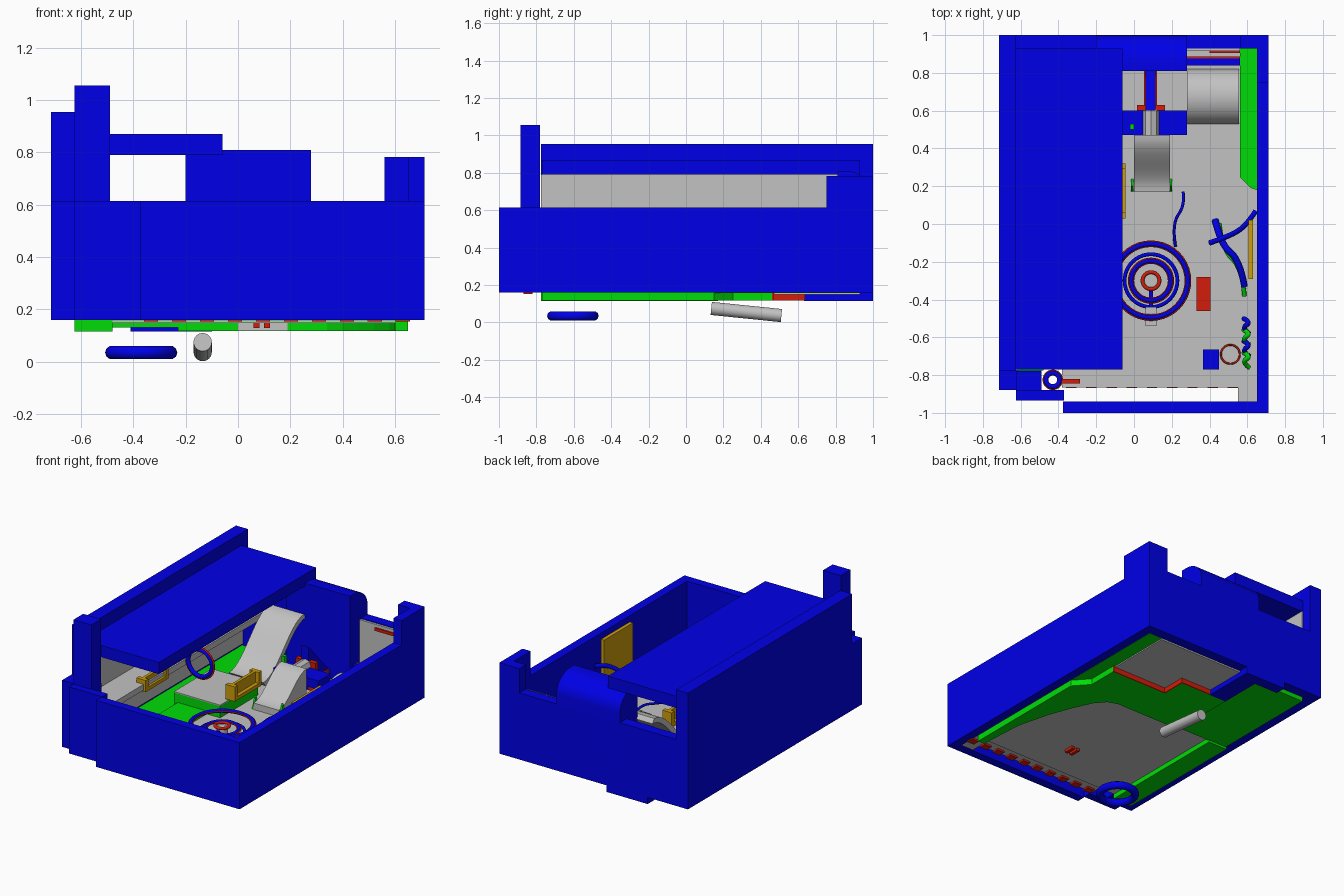
import bpy, bmesh, math
from mathutils import Vector

if "Cube" in bpy.data.objects:
    bpy.data.objects.remove(bpy.data.objects["Cube"])


def material(name, rgb):
    m = bpy.data.materials.new(name)
    m.diffuse_color = (*rgb, 1)
    m.use_nodes = True
    m.node_tree.nodes["Principled BSDF"].inputs["Base Color"].default_value = m.diffuse_color
    return m


BLUE = material("blue", (0.0, 0.0, 0.85))
GREEN = material("green", (0.0, 0.72, 0.002))
RED = material("red", (0.65, 0.012, 0.003))
GOLD = material("gold", (0.62, 0.34, 0.003))
GREY = material("light_grey", (0.54, 0.54, 0.54))


def finish(name, bm, mat, smooth=False):
    bmesh.ops.recalc_face_normals(bm, faces=bm.faces)
    me = bpy.data.meshes.new(name)
    bm.to_mesh(me)
    bm.free()
    me.materials.append(mat)
    ob = bpy.data.objects.new(name, me)
    bpy.context.collection.objects.link(ob)
    if smooth:
        bpy.ops.object.select_all(action='DESELECT')
        ob.select_set(True)
        bpy.context.view_layer.objects.active = ob
        bpy.ops.object.shade_smooth_by_angle(angle=math.radians(40))
    return ob


def box(name, mat, x0, x1, y0, y1, z0, z1):
    bm = bmesh.new()
    bmesh.ops.create_cube(bm, size=1)
    for v in bm.verts:
        v.co = ((x0 + x1) / 2 + v.co.x * (x1 - x0),
                (y0 + y1) / 2 + v.co.y * (y1 - y0),
                (z0 + z1) / 2 + v.co.z * (z1 - z0))
    return finish(name, bm, mat)


def prism(name, mat, pts, lo, hi, axis, smooth=False):
    """Extrude a 2D outline along x (outline in y,z) or z (outline in x,y)."""
    bm = bmesh.new()
    def place(p, t):
        return (t, p[0], p[1]) if axis == 'x' else (p[0], p[1], t)
    a = [bm.verts.new(place(p, lo)) for p in pts]
    b = [bm.verts.new(place(p, hi)) for p in pts]
    bm.faces.new(a)
    bm.faces.new(b)
    n = len(pts)
    for i in range(n):
        bm.faces.new((a[i], a[(i + 1) % n], b[(i + 1) % n], b[i]))
    return finish(name, bm, mat, smooth)


def ring(name, mat, c, major, minor, axis='z'):
    bm = bmesh.new()
    n, k = 40, 10
    rows = []
    for i in range(n):
        a = 2 * math.pi * i / n
        row = []
        for j in range(k):
            b = 2 * math.pi * j / k
            r = major + minor * math.cos(b)
            p = Vector((r * math.cos(a), r * math.sin(a), minor * math.sin(b)))
            if axis == 'y':
                p = Vector((p.x, p.z, p.y))
            row.append(bm.verts.new(p + Vector(c)))
        rows.append(row)
    for i in range(n):
        for j in range(k):
            bm.faces.new((rows[i][j], rows[(i + 1) % n][j],
                          rows[(i + 1) % n][(j + 1) % k], rows[i][(j + 1) % k]))
    return finish(name, bm, mat, True)


def cylinder(name, mat, p, q, r, n=24):
    p, q = Vector(p), Vector(q)
    bm = bmesh.new()
    bmesh.ops.create_cone(bm, cap_ends=True, segments=n, radius1=r, radius2=r, depth=(q - p).length)
    rot = (q - p).to_track_quat('Z', 'Y')
    for v in bm.verts:
        v.co = rot @ v.co + (p + q) / 2
    return finish(name, bm, mat, True)


def cable(name, mat, pts, r):
    cu = bpy.data.curves.new(name, 'CURVE')
    cu.dimensions = '3D'
    cu.bevel_depth = r
    cu.bevel_resolution = 2
    sp = cu.splines.new('NURBS')
    sp.points.add(len(pts) - 1)
    for s, p in zip(sp.points, pts):
        s.co = (*p, 1)
    sp.use_endpoint_u = True
    sp.order_u = 3
    cu.materials.append(mat)
    bpy.context.collection.objects.link(bpy.data.objects.new(name, cu))


# outer walls
box("right_wall", BLUE, 0.65, 0.712, -1, 1, 0.16, 0.615)
box("front_wall", BLUE, -0.375, 0.65, -1, -0.94, 0.16, 0.615)
box("front_left_wall", BLUE, -0.625, -0.37, -0.935, -0.88, 0.16, 0.615)
box("left_wall", BLUE, -0.715, -0.625, -0.775, 1, 0.16, 0.955)
box("left_wall_front_step", BLUE, -0.715, -0.49, -0.88, -0.775, 0.16, 0.615)
box("back_wall", BLUE, -0.625, 0.65, 0.93, 1, 0.16, 0.615)
box("front_left_post", BLUE, -0.625, -0.49, -0.885, -0.78, 0.6, 1.055)
box("right_corner_side", BLUE, 0.65, 0.712, 0.75, 1, 0.6, 0.782)
box("right_corner_back", BLUE, 0.56, 0.66, 0.93, 1, 0.6, 0.782)
box("back_pillar", BLUE, -0.41, -0.1, 0.925, 1, 0.115, 0.615)
box("roof_slab", BLUE, -0.63, -0.06, -0.77, 0.93, 0.79, 0.87)

# rounded back alcove
arc = [(0.85 + 0.15 * math.cos(t * math.pi / 16), 0.68 + 0.13 * math.sin(t * math.pi / 16)) for t in range(9)]
prism("back_alcove", BLUE, [(0.81, 0.17), (1.0, 0.17)] + arc + [(0.81, 0.81)], -0.2, 0.28, 'x', True)

# inner linings and ledge
box("left_lining", GREY, -0.627, -0.615, -0.775, 0.93, 0.2, 0.79)
box("left_ledge", GREY, -0.62, -0.42, -0.77, 0.9, 0.45, 0.49)
box("back_lining", GREY, 0.28, 0.56, 0.915, 0.932, 0.2, 0.61)
box("back_red_strip", RED, 0.4, 0.56, 0.905, 0.93, 0.57, 0.59)
box("back_blue_strip", BLUE, 0.28, 0.56, 0.84, 0.875, 0.3, 0.33)
box("back_red_rail", RED, 0.28, 0.56, 0.875, 0.888, 0.3, 0.33)

# floor layers
box("floor_base", GREEN, -0.62, 0.65, -0.77, 0.93, 0.158, 0.19)
box("floor_top", GREY, -0.38, 0.65, -0.77, 0.93, 0.19, 0.205)
box("floor_front", GREY, -0.38, 0.65, -0.865, -0.77, 0.165, 0.2)
box("floor_front_corner", GREY, 0.55, 0.65, -0.94, -0.865, 0.165, 0.2)
curve = [(0.27, 0.165), (0.34, 0.14), (0.4, 0.07), (0.46, -0.06), (0.52, -0.22), (0.58, -0.45), (0.6, -0.77)]
prism("lower_floor", GREY, curve + [(-0.49, -0.77), (-0.49, 0.165)], 0.148, 0.16, 'z')
box("back_underfloor", GREY, -0.1, 0.55, 0.47, 0.93, 0.15, 0.16)
box("platform_green", GREEN, -0.45, -0.1, -0.05, 0.36, 0.2, 0.285)
box("platform_top", GREY, -0.45, -0.1, -0.05, 0.36, 0.285, 0.292)
box("floor_green_patch", GREEN, -0.42, -0.2, -0.35, -0.05, 0.2, 0.225)
prism("right_green_shelf", GREEN, [(0.56, 0.25), (0.62, 0.19), (0.65, 0.18), (0.65, 0.93), (0.56, 0.93)],
      0.2, 0.32, 'z')

# lower slab wrapping round the recessed floor, with red back edges
prism("lower_slab", GREEN, curve + [(0.65, -0.77), (0.65, 0.15), (0.56, 0.25), (0.56, 0.46), (0.13, 0.46),
      (0.13, 0.63), (-0.23, 0.63), (-0.23, 0.165)], 0.117, 0.16, 'z')
box("lower_slab_back_left", GREEN, -0.62, -0.23, 0.165, 0.93, 0.13, 0.16)
box("lower_slab_left", GREEN, -0.625, -0.48, -0.775, 0.17, 0.115, 0.16)
box("step_grey_plate", GREY, 0.0, 0.19, 0.16, 0.166, 0.12, 0.155)
box("red_edge_front", RED, 0.13, 0.56, 0.46, 0.467, 0.117, 0.16)
box("red_edge_side", RED, 0.13, 0.137, 0.46, 0.637, 0.117, 0.16)
box("red_edge_back", RED, -0.1, 0.13, 0.63, 0.637, 0.117, 0.16)
box("blue_under_beam", BLUE, -0.23, -0.1, 0.63, 1, 0.116, 0.17)
for i in range(10):
    x = -0.36 + i * 0.107
    box(f"red_tooth_{i}", RED, x, x + 0.055, -0.868, -0.82, 0.153, 0.17)
for i, x in enumerate((0.06, 0.1)):
    box(f"red_foot_{i}", RED, x, x + 0.022, -0.54, -0.47, 0.128, 0.155)

# loose parts under the floor
ring("lower_ring", BLUE, (-0.37, -0.605, 0.035), 0.112, 0.026)
cylinder("lower_roller", GREY, (-0.135, 0.135, 0.075), (-0.135, 0.51, 0.037), 0.035)

# concentric rings on the floor
for i, (r, w) in enumerate(((0.195, 0.013), (0.105, 0.012))):
    c = (0.09, -0.3, 0.31 - 0.03 * i)
    ring(f"blue_ring_{i}", BLUE, c, r, w)
    ring(f"red_ring_outer_{i}", RED, c, r + w, 0.005)
    ring(f"red_ring_inner_{i}", RED, c, r - w, 0.004)
ring("middle_ring", BLUE, (0.09, -0.3, 0.26), 0.14, 0.01)
ring("hub_ring", RED, (0.09, -0.3, 0.3), 0.045, 0.01)
cylinder("hub", GREY, (0.09, -0.3, 0.2), (0.09, -0.3, 0.29), 0.035)
box("hub_arm", BLUE, 0.08, 0.1, -0.46, -0.34, 0.26, 0.28)
box("hub_block", GREY, 0.06, 0.12, -0.54, -0.44, 0.2, 0.3)

# curved ramps
ramp = [(0.17 + 0.025 * i, 0.25 + 0.17 * (0.5 - 0.5 * math.cos(math.pi * i / 12))) for i in range(13)]
prism("centre_ramp", GREY, [(0.17, 0.2)] + ramp + [(0.47, 0.2)], 0.0, 0.19, 'x', True)
slide = [(0.36 + 0.44 * i / 14, 0.3 + 0.3 * (0.5 - 0.5 * math.cos(math.pi * i / 14))) for i in range(15)]
prism("hidden_slide", GREY, slide + [(y + 0.02, z - 0.03) for y, z in reversed(slide)], -0.32, -0.06, 'x', True)
hump = [(0.675 + 0.145 * math.cos(math.pi * i / 14), 0.2 + 0.13 * math.sin(math.pi * i / 14)) for i in range(15)]
prism("back_hump", GREY, hump, 0.28, 0.555, 'x', True)
for s, x in enumerate((-0.015, 0.19)):
    prism(f"ramp_gusset_{s}", GREEN, [(0.17, 0.2), (0.24, 0.2), (0.2, 0.29)], x, x + 0.012, 'x')

# brace and beam by the alcove
box("cross_beam", BLUE, -0.06, 0.28, 0.47, 0.6, 0.3, 0.36)
prism("brace", BLUE, [(0.6, 0.2), (0.82, 0.2), (0.82, 0.26), (0.6, 0.5)], 0.06, 0.115, 'x')
for s, x in enumerate((0.052, 0.115)):
    box(f"brace_red_edge_{s}", RED, x, x + 0.008, 0.6, 0.82, 0.2, 0.27)
box("brace_red_foot", RED, 0.015, 0.165, 0.6, 0.63, 0.2, 0.4)
cylinder("beam_knob", GREY, (0.09, 0.46, 0.37), (0.09, 0.605, 0.37), 0.042, 8)
box("green_upright", GREEN, -0.02, 0.0, 0.5, 0.53, 0.2, 0.44)


# gold brackets: plate with raised border
def bracket(name, x, y0, y1, z0, z1):
    box(name + "_plate", GOLD, x, x + 0.02, y0, y1, z0, z1)
    for i, (a, b, c, d) in enumerate(((y0, y0 + 0.03, z0, z1), (y1 - 0.03, y1, z0, z1), (y0, y1, z0, z0 + 0.025))):
        box(f"{name}_border_{i}", GOLD, x - 0.025, x + 0.045, a, b, c, d)


bracket("centre_bracket", -0.09, 0.03, 0.32, 0.3, 0.4)
bracket("left_bracket", -0.45, -0.42, -0.17, 0.44, 0.52)
box("right_gold_plate", GOLD, 0.605, 0.63, -0.29, 0.02, 0.3, 0.59)

# small boxes, cables and curls
box("red_box", RED, 0.33, 0.405, -0.46, -0.28, 0.2, 0.27)
box("blue_box", BLUE, 0.365, 0.45, -0.77, -0.665, 0.2, 0.27)
cable("blue_cable", BLUE, [(0.4, -0.1, 0.3), (0.52, -0.06, 0.36), (0.6, 0, 0.42), (0.645, 0.07, 0.42)], 0.014)
cable("blue_arc", BLUE, [(0.43, 0.02, 0.22), (0.46, -0.11, 0.3), (0.56, -0.19, 0.3), (0.585, -0.33, 0.25)], 0.018)
cable("green_arc", GREEN, [(0.45, 0.0, 0.22), (0.47, -0.14, 0.27), (0.57, -0.23, 0.28), (0.585, -0.38, 0.22)], 0.012)
cable("thin_cable", BLUE, [(0.26, 0.17, 0.25), (0.27, 0.1, 0.27), (0.2, 0.0, 0.26), (0.22, -0.12, 0.22)], 0.008)
for i in range(4):
    y = -0.5 - i * 0.06
    cable(f"side_curl_{i}", GREEN if i % 2 else BLUE,
          [(0.58, y, 0.24), (0.62, y - 0.02, 0.3), (0.57, y - 0.05, 0.26), (0.61, y - 0.08, 0.23)], 0.013)
ring("red_loop", RED, (0.51, -0.69, 0.23), 0.05, 0.005)
ring("front_curl", BLUE, (-0.43, -0.825, 0.3), 0.036, 0.013)
ring("front_curl_edge", RED, (-0.43, -0.825, 0.3), 0.05, 0.004)
box("front_curl_tail", RED, -0.38, -0.285, -0.845, -0.82, 0.29, 0.31)
ring("standing_ring", BLUE, (-0.3, 0.02, 0.5), 0.09, 0.014, 'y')
ring("standing_ring_edge", RED, (-0.3, 0.02, 0.5), 0.105, 0.006, 'y')
